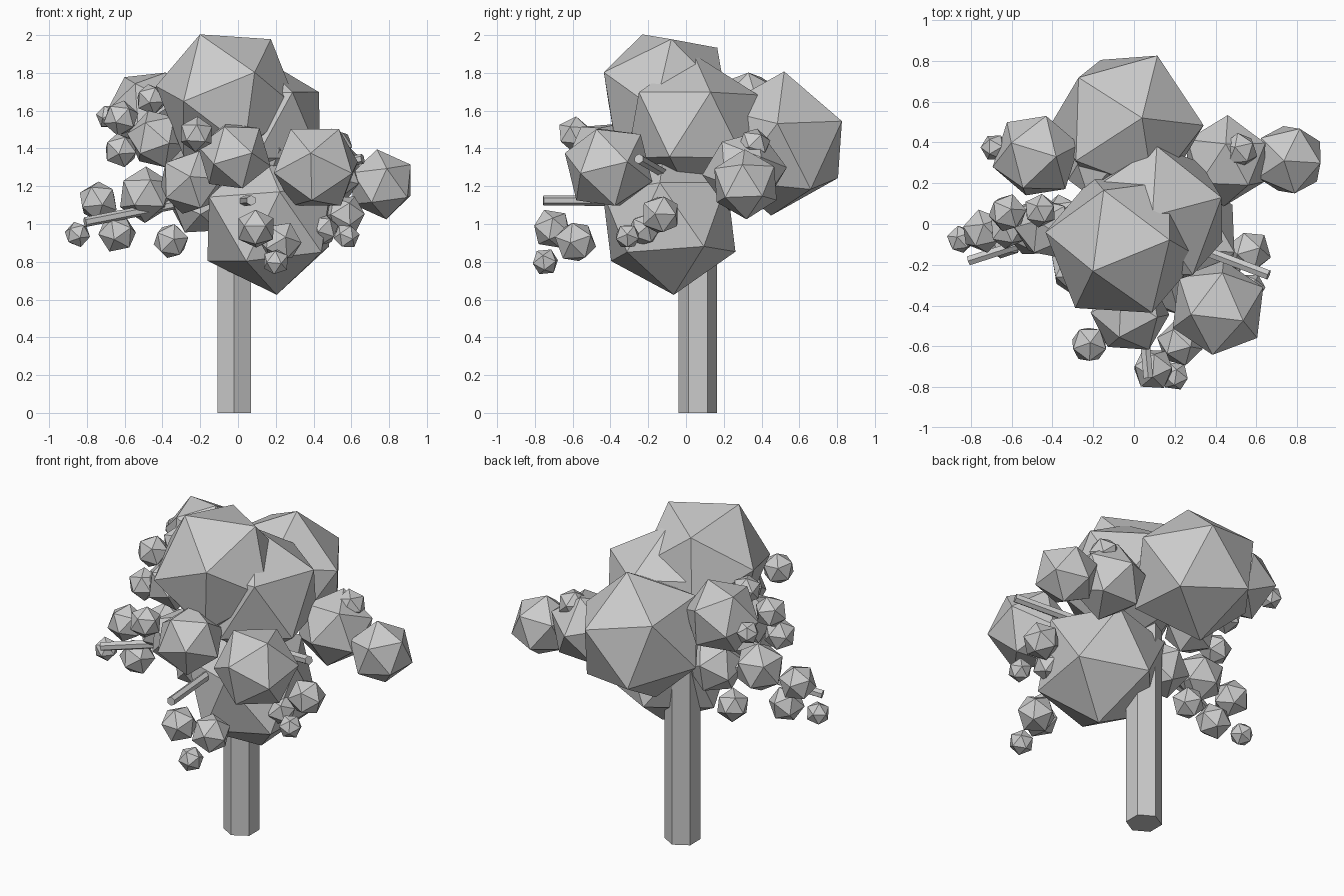
import bpy, bmesh, random
from mathutils import Vector, Matrix

if "Cube" in bpy.data.objects:
    bpy.data.objects.remove(bpy.data.objects["Cube"])

random.seed(4)


def finish(name, bm, matrix):
    mesh = bpy.data.meshes.new(name)
    bm.to_mesh(mesh)
    bm.free()
    obj = bpy.data.objects.new(name, mesh)
    obj.matrix_world = matrix
    bpy.context.collection.objects.link(obj)


def clump(name, centre, r, v1=None, v2=None):
    """Icosahedron with one corner towards v1 and a neighbour corner towards v2."""
    c = Vector(centre)
    bm = bmesh.new()
    bmesh.ops.create_icosphere(bm, subdivisions=1, radius=r)
    corners = [v.co.copy() for v in bm.verts]
    a0 = corners[0]
    b0 = min(corners[1:], key=lambda p: (p - a0).length)
    rnd = lambda: c + Vector([random.uniform(-1, 1) for _ in range(3)])
    a = (Vector(v1) if v1 else rnd()) - c
    b = (Vector(v2) if v2 else rnd()) - c

    def frame(p, q):
        x = p.normalized()
        z = p.cross(q).normalized()
        return Matrix((x, z.cross(x), z)).transposed()

    rot = frame(a, b) @ frame(a0, b0).transposed()
    finish(name, bm, Matrix.Translation(c) @ rot.to_4x4())


def limb(name, start, end, r):
    """Six-sided straight stick between two points."""
    s, e = Vector(start), Vector(end)
    d = e - s
    bm = bmesh.new()
    bmesh.ops.create_cone(bm, cap_ends=True, segments=6, radius1=r, radius2=r, depth=d.length)
    rot = d.to_track_quat('Z', 'Y').to_matrix().to_4x4()
    finish(name, bm, Matrix.Translation((s + e) / 2) @ rot)


# Trunk with a corner towards the front
bm = bmesh.new()
bmesh.ops.create_cone(bm, cap_ends=True, segments=6, radius1=0.102, radius2=0.102, depth=1.25)
ys = [v.co.y for v in bm.verts]
turn = 0.0 if max(ys) > 0.095 else 0.5235988
finish("trunk", bm, Matrix.Translation((-0.02, 0.063, 0.625)) @ Matrix.Rotation(turn, 4, 'Z'))

# Branches
limb("branch_right", (0, 0, 1.2), (0.66, -0.25, 1.345), 0.027)
limb("branch_front", (0, 0.03, 1.12), (0.07, -0.755, 1.125), 0.027)
limb("branch_left", (0, 0.08, 1.17), (-0.81, -0.18, 1.01), 0.026)

# Large leaf clumps, orientation matched to visible corners
clump("crown_top", (-0.057, -0.102, 1.669), 0.387, (-0.2, -0.23, 2.0), (0.17, -0.08, 1.98))
clump("crown_back", (-0.034, 0.485, 1.426), 0.39, (0.04, 0.52, 1.81), (0.115, 0.826, 1.545))
clump("crown_right", (0.104, 0.035, 1.515), 0.385, (0.09, 0.04, 1.9), (0.43, 0.13, 1.69))
clump("crown_lower", (0.165, -0.09, 1.012), 0.39, (0.205, -0.065, 0.627), (-0.175, -0.04, 0.8))

# Medium leaf clumps
clump("clump_front_right", (0.412, -0.41, 1.30), 0.245, (0.385, -0.64, 1.375), (0.4, -0.5, 1.08))
clump("clump_far_right", (0.76, 0.315, 1.21), 0.187, (0.735, 0.31, 1.4), (0.91, 0.3, 1.295))
clump("clump_back_right", (0.45, 0.31, 1.28), 0.225, (0.46, 0.54, 1.3), (0.45, 0.4, 1.49))
clump("clump_back_left", (-0.48, 0.335, 1.605), 0.22, (-0.375, 0.33, 1.815), (-0.62, 0.4, 1.75))

# Remaining clumps: x, y, z, radius
medium = [(-0.02, -0.44, 1.36, 0.2), (-0.25, -0.2, 1.22, 0.18), (-0.43, -0.02, 1.45, 0.16),
          (-0.49, -0.02, 1.155, 0.15), (-0.18, 0.26, 1.5, 0.15),
          (-0.2, -0.01, 1.1, 0.17), (0.12, -0.1, 1.36, 0.18)]
small = [(0.52, 0.36, 1.42, 0.09), (-0.22, -0.59, 1.475, 0.095), (-0.46, 0.065, 1.66, 0.085),
         (-0.62, 0.055, 1.56, 0.097), (-0.62, -0.03, 1.39, 0.095), (-0.685, 0.375, 1.57, 0.068),
         (-0.74, -0.035, 1.12, 0.11), (-0.85, -0.075, 0.945, 0.07), (-0.64, -0.07, 0.95, 0.105),
         (-0.355, 0.05, 0.91, 0.097), (0.095, -0.71, 0.975, 0.108), (0.225, -0.585, 0.905, 0.115),
         (0.2, -0.745, 0.8, 0.073), (0.565, -0.135, 1.05, 0.11), (0.575, -0.31, 0.935, 0.07),
         (0.445, -0.22, 0.97, 0.09)]
for label, group in (("medium_clump", medium), ("small_clump", small)):
    for i, (x, y, z, r) in enumerate(group, 1):
        clump(f"{label}_{i}", (x, y, z), r)
